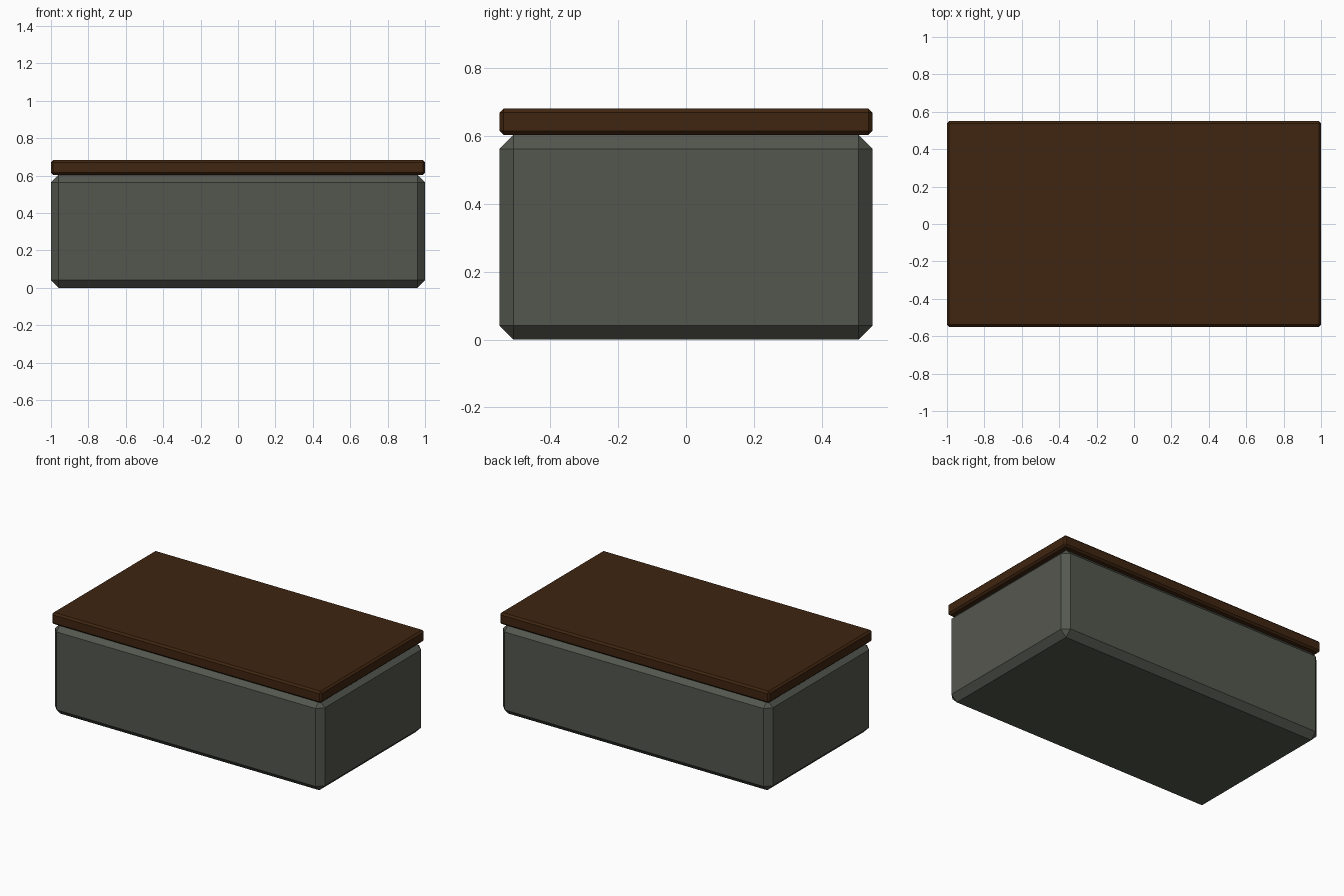
import bpy, bmesh

if "Cube" in bpy.data.objects:
    bpy.data.objects.remove(bpy.data.objects["Cube"])


def material(name, color):
    m = bpy.data.materials.new(name)
    m.diffuse_color = (*color, 1.0)
    m.use_nodes = True
    m.node_tree.nodes["Principled BSDF"].inputs["Base Color"].default_value = m.diffuse_color
    return m


def chamfered_box(name, size, z0, chamfer, mat):
    bm = bmesh.new()
    bmesh.ops.create_cube(bm, size=1.0)
    for v in bm.verts:
        v.co.x *= size[0]
        v.co.y *= size[1]
        v.co.z = (v.co.z + 0.5) * size[2] + z0
    bmesh.ops.bevel(bm, geom=bm.edges[:], offset=chamfer, segments=1,
                    profile=0.5, affect='EDGES')
    mesh = bpy.data.meshes.new(name)
    bm.to_mesh(mesh)
    bm.free()
    mesh.materials.append(mat)
    obj = bpy.data.objects.new(name, mesh)
    bpy.context.collection.objects.link(obj)
    return obj


stone = material("grey_green_stone", (0.088, 0.096, 0.077))
wood = material("dark_brown_wood", (0.050, 0.018, 0.005))

# Stone base block with wide chamfers
chamfered_box("base", (2.0, 1.1, 0.604), 0.0, 0.041, stone)
# Thin wooden slab on top with narrow chamfers
chamfered_box("top_slab", (2.0, 1.1, 0.078), 0.604, 0.012, wood)
